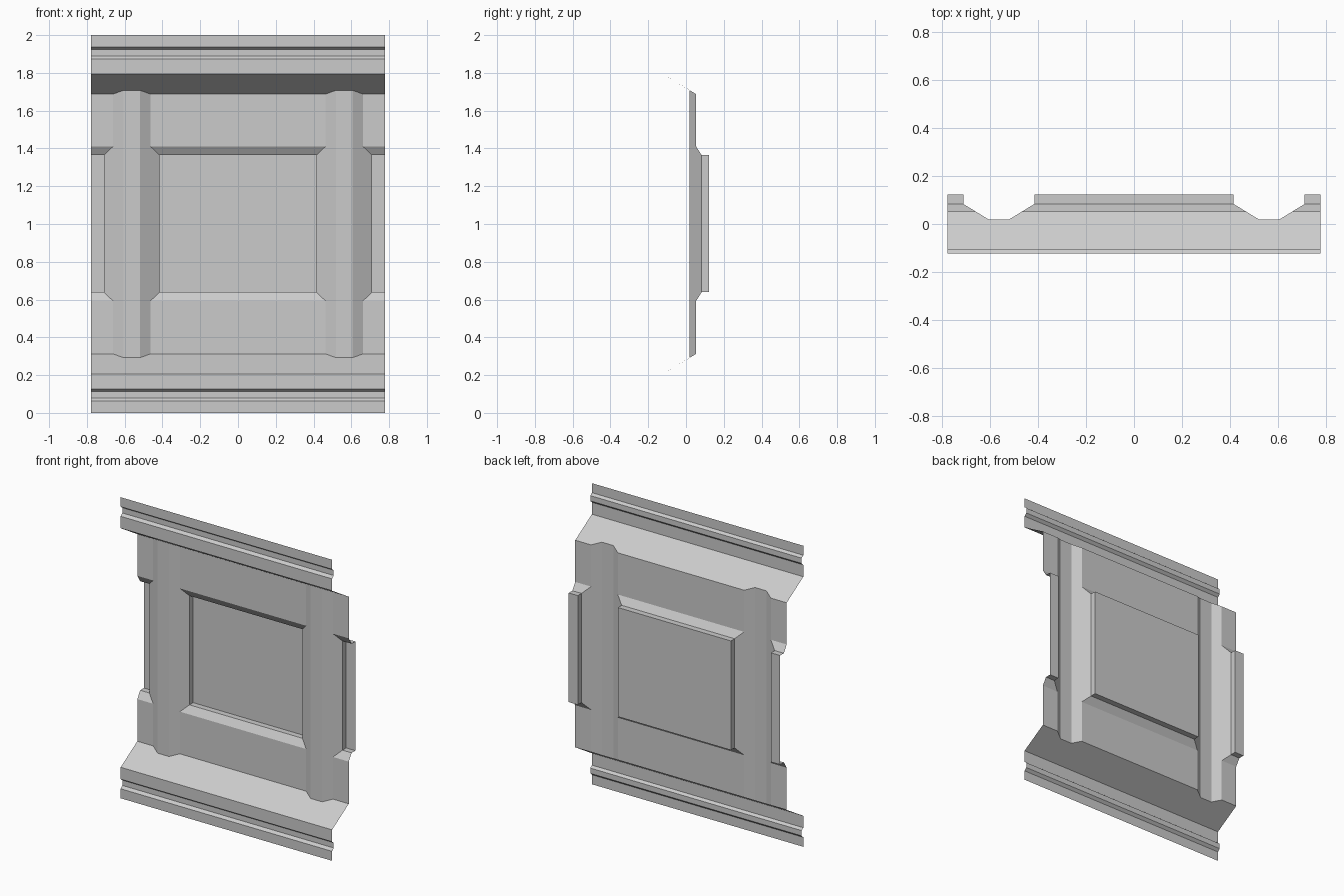
import bpy
import bmesh
from mathutils import Vector

if "Cube" in bpy.data.objects:
    bpy.data.objects.remove(bpy.data.objects["Cube"])

HALF = 0.777                                      # half width of the panel
FRONT, FRAME, STEP, BACK = -0.122, 0.053, 0.083, 0.122
POST = 0.019                                      # front plane of the pilasters
LEDGE_OUT, LEDGE_IN, POST_END = 0.206, 0.312, 0.292


def sheet(name, faces, mirror=False):
    """Make an open sheet from (points, facing direction) pairs."""
    bm = bmesh.new()
    for pts, facing in faces:
        f = bm.faces.new([bm.verts.new(p) for p in pts])
        f.normal_update()
        if f.normal.dot(Vector(facing)) < 0:
            f.normal_flip()
    bmesh.ops.remove_doubles(bm, verts=bm.verts, dist=1e-5)
    me = bpy.data.meshes.new(name)
    bm.to_mesh(me)
    bm.free()
    ob = bpy.data.objects.new(name, me)
    bpy.context.collection.objects.link(ob)
    if mirror:
        ob.modifiers.new("mirror", 'MIRROR').use_axis[0] = True
    return ob


def strips(profile, left, right):
    """Sweep a (y, z) profile, listed bottom to top, between two x limits."""
    out = []
    for (ya, za), (yb, zb) in zip(profile, profile[1:]):
        pts = [(left(ya), ya, za), (right(ya), ya, za),
               (right(yb), yb, zb), (left(yb), yb, zb)]
        out.append((pts, (0, -(zb - za), yb - ya)))
    return out


def flare(y):
    """Sideways spread of the pilaster bevel at depth y."""
    return (min(y, STEP) - POST) / (STEP - POST) * 0.105


def inner(y):
    return 0.52 - flare(y)


def outer(y):
    return 0.605 + flare(y)


def edge(y):
    return HALF


# Grooved mouldings along the bottom and the top
groove = [(FRONT, 0.063), (-0.105, 0.079), (-0.105, 0.114), (FRONT, 0.127)]
lower = [(FRONT, 0)] + groove + [(FRONT, LEDGE_OUT)]
upper = [(FRONT, 2 - LEDGE_OUT)] + [(y, z + 1.81) for y, z in groove] + [(FRONT, 2)]
for name, profile in (("bottom_moulding", lower), ("top_moulding", upper)):
    sheet(name, strips(profile, lambda y: -HALF, edge))

# Sloping ledges, notched where they meet the pilasters
half_edge = [(inner(FRAME), FRAME, LEDGE_IN), (0.52, POST, POST_END),
             (0.605, POST, POST_END), (outer(FRAME), FRAME, LEDGE_IN),
             (HALF, FRAME, LEDGE_IN), (HALF, FRONT, LEDGE_OUT)]
outline = half_edge + [(-x, y, z) for x, y, z in reversed(half_edge)]
sheet("bottom_ledge", [(outline, (0, -1, 0))])
sheet("top_ledge", [([(x, y, 2 - z) for x, y, z in outline], (0, -1, 0))])

# Recessed panels: the full middle one and the cut-off side ones
half_rows = [(FRAME, LEDGE_IN), (FRAME, 0.592), (STEP, 0.639), (BACK, 0.639)]
rows = half_rows + [(y, 2.003 - z) for y, z in reversed(half_rows[1:])]
rows.append((FRAME, 2 - LEDGE_IN))
sheet("middle_panel", strips(rows, lambda y: -inner(y), inner))
sheet("side_panels", strips(rows, outer, edge), mirror=True)

# Bevelled pilasters with the straight returns of the recesses
ends = [(POST, POST_END), (POST, 2 - POST_END)]
faces = strips(ends, inner, outer)
bevel = [ends[0]] + [r for r in rows if r[0] < BACK] + [ends[1]]
step = [r for r in rows if r[0] >= STEP]
for limit, side in ((inner, -1), (outer, 1)):
    faces.append(([(limit(y), y, z) for y, z in bevel], (0, -1, 0)))
    faces.append(([(limit(y), y, z) for y, z in step], (side, 0, 0)))
sheet("pilasters", faces, mirror=True)
